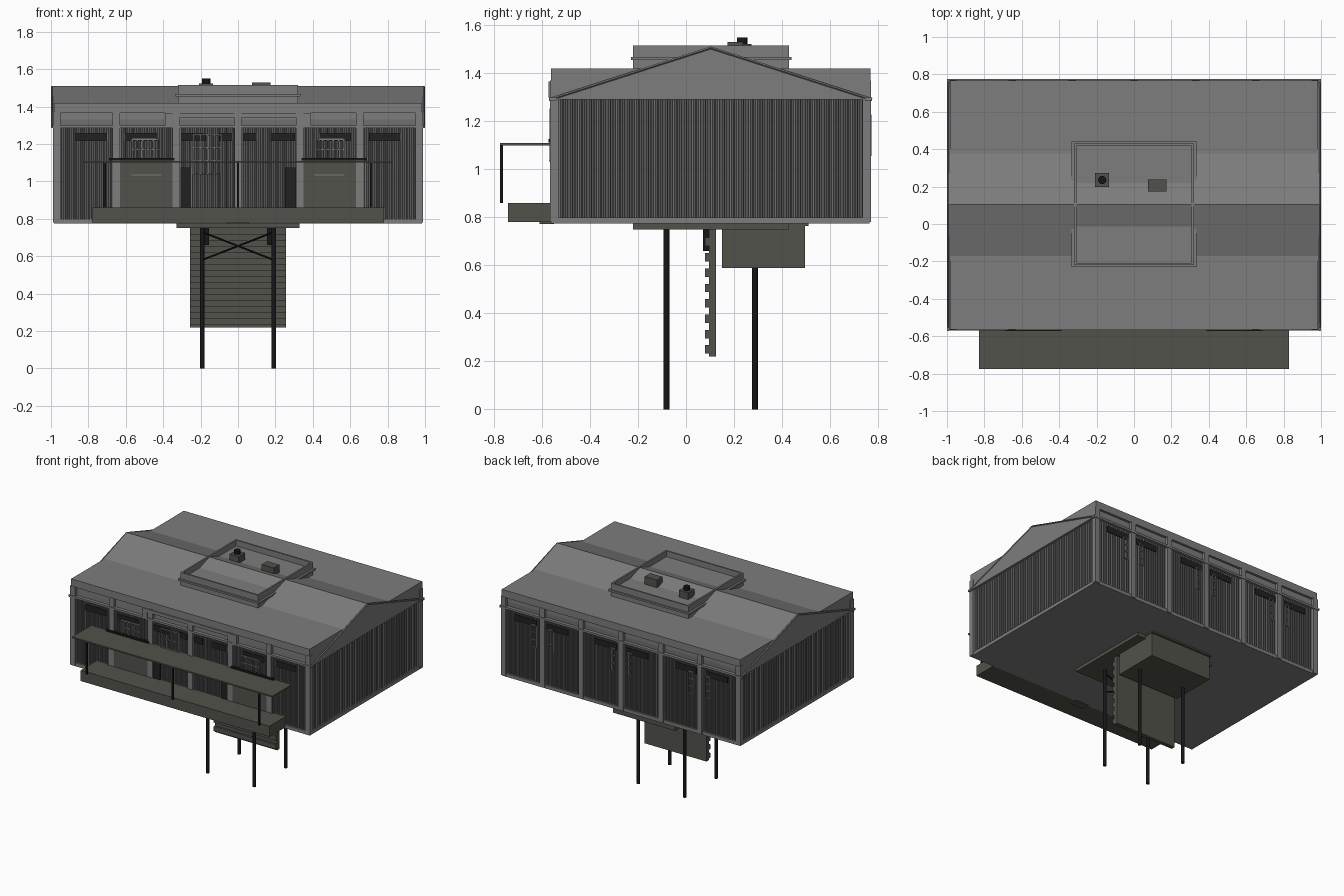
import bpy, bmesh, math
from mathutils import Vector

cube = bpy.data.objects.get("Cube")
if cube:
    bpy.data.objects.remove(cube, do_unlink=True)


def material(name, r, g, b):
    m = bpy.data.materials.new(name)
    m.use_nodes = True
    m.diffuse_color = (r, g, b, 1)
    m.node_tree.nodes["Principled BSDF"].inputs["Base Color"].default_value = (r, g, b, 1)
    return m


GREY = material("roof_grey", 0.21, 0.205, 0.205)
WALL = material("wall_grey", 0.16, 0.16, 0.16)
OLIVE = material("olive_concrete", 0.085, 0.085, 0.07)
BLACK = material("black_steel", 0.008, 0.008, 0.008)
GLASS = material("dark_glass", 0.015, 0.015, 0.015)


def finish(name, bm, mat):
    me = bpy.data.meshes.new(name)
    bm.to_mesh(me)
    bm.free()
    me.materials.append(mat)
    ob = bpy.data.objects.new(name, me)
    bpy.context.collection.objects.link(ob)
    return ob


def add_box(bm, x, y, z):
    """Add a box given its (low, high) range on each axis."""
    verts = bmesh.ops.create_cube(bm, size=1)["verts"]
    for v in verts:
        for i, (lo, hi) in enumerate((x, y, z)):
            v.co[i] = lo if v.co[i] < 0 else hi


def boxes(name, mat, *ranges):
    bm = bmesh.new()
    for r in ranges:
        add_box(bm, *r)
    return finish(name, bm, mat)


def mid(c, w):
    return (c - w / 2, c + w / 2)


def rod(name, a, b, radius, mat, sides=8):
    a, b = Vector(a), Vector(b)
    bm = bmesh.new()
    bmesh.ops.create_cone(bm, cap_ends=True, segments=sides, radius1=radius,
                          radius2=radius, depth=(b - a).length)
    ob = finish(name, bm, mat)
    ob.location = (a + b) / 2
    ob.rotation_euler = (b - a).to_track_quat("Z", "Y").to_euler()
    return ob


def ribbed_wall(name, start, end, ribs, z0=0.79, z1=1.30, depth=0.008):
    """Corrugated sheet; ribs point to the right of the start-end run."""
    start, end = Vector(start), Vector(end)
    step = (end - start) / ribs
    out = Vector((step.y, -step.x, 0)).normalized() * depth
    bm = bmesh.new()
    last = None
    for i in range(ribs):
        for t, o in ((0, 0), (0.35, 0), (0.5, 1), (0.85, 1)):
            p = start + step * (i + t) + out * o
            pair = [bm.verts.new((p.x, p.y, z)) for z in (z0, z1)]
            if last:
                bm.faces.new((last[0], pair[0], pair[1], last[1]))
            last = pair
    return finish(name, bm, WALL)


FRONT, BACK = -0.56, 0.765
COLUMNS = (-0.97, -0.65, -0.33, 0, 0.33, 0.65, 0.97)

# Hall body
boxes("hall_core", WALL, ((-0.96, 0.96), (-0.545, 0.75), (0.79, 1.33)))
boxes("floor_slab", GREY, ((-0.985, 0.985), (FRONT, BACK), (0.775, 0.80)))
ribbed_wall("front_cladding", (-0.96, -0.546, 0), (0.96, -0.546, 0), 96)
ribbed_wall("right_cladding", (0.97, -0.55, 0), (0.97, 0.755, 0), 66)
ribbed_wall("back_cladding", (0.96, 0.751, 0), (-0.96, 0.751, 0), 96)
ribbed_wall("left_cladding", (-0.97, 0.755, 0), (-0.97, -0.55, 0), 66)

# Columns, top beams and gutters on both long sides
for label, y, s in (("front", FRONT, 1), ("back", BACK, -1)):
    def inward(a, b):
        return tuple(sorted((y + s * a, y + s * b)))
    boxes(label + "_columns", GREY,
          *[(mid(x, 0.04), inward(-0.006, 0.03), (0.78, 1.37)) for x in COLUMNS])
    boxes(label + "_top_beam", GREY, ((-0.985, 0.985), inward(-0.003, 0.05), (1.365, 1.42)))
    boxes(label + "_gutter", GREY, ((-1, 1), inward(-0.01, 0.02), (1.285, 1.30)))

# Roof: low flat deck crossed by a shallow gable
boxes("flat_roof", GREY, ((-0.985, 0.985), (-0.545, 0.75), (1.30, 1.42)))
bm = bmesh.new()
gable = [bm.verts.new((-0.995, y, z)) for y, z in ((-0.565, 1.29), (0.103, 1.51), (0.77, 1.29))]
face = bm.faces.new(gable)
moved = bmesh.ops.extrude_face_region(bm, geom=[face])["geom"]
bmesh.ops.translate(bm, vec=(1.99, 0, 0), verts=[v for v in moved if isinstance(v, bmesh.types.BMVert)])
bmesh.ops.recalc_face_normals(bm, faces=bm.faces)
finish("gable_roof", bm, GREY)
for x in (-0.994, 0.994):
    for y in (-0.57, 0.775):
        rod("rake_trim", (x, y, 1.29), (x, 0.103, 1.506), 0.006, GREY, 4)

# Roof curb with lip and inner platform
def frame(name, x, y0, y1, t, z):
    return boxes(name, GREY, ((-x, x), (y0, y0 + t), z), ((-x, x), (y1 - t, y1), z),
                 ((-x, t - x), (y0, y1), z), ((x - t, x), (y0, y1), z))


frame("roof_curb", 0.32, -0.22, 0.43, 0.012, (1.39, 1.515))
frame("curb_lip", 0.335, -0.23, 0.44, 0.02, (1.455, 1.468))
boxes("curb_platform", GREY, ((-0.315, 0.315), (-0.215, 0.425), (1.40, 1.472)))
boxes("roof_vent_base", OLIVE, (mid(-0.17, 0.075), mid(0.235, 0.075), (1.45, 1.523)))
rod("roof_vent_pipe", (-0.17, 0.235, 1.51), (-0.17, 0.235, 1.55), 0.022, BLACK, 16)
boxes("roof_hatch", OLIVE, (mid(0.125, 0.1), mid(0.205, 0.065), (1.46, 1.53)))

# Strip windows
def windows(name, y, spans):
    boxes(name, GLASS, *[(tuple(sorted((s * a, s * b))), mid(y, 0.008), (1.215, 1.26))
                         for a, b in spans for s in (-1, 1)])


windows("front_windows", -0.556, ((0.70, 0.87), (0.435, 0.605), (0.175, 0.305), (0.03, 0.10)))
windows("back_windows", 0.761, ((0.70, 0.88), (0.44, 0.62), (0.04, 0.22)))


# Barred grilles
def grille(name, x0, x1, z0, z1, y, bars, rails):
    parts = [(mid(x0 + (x1 - x0) * i / bars, 0.007), mid(y, 0.008), (z0, z1)) for i in range(bars + 1)]
    parts += [((x0, x1), mid(y, 0.008), mid(z0 + (z1 - z0) * i / rails, 0.007)) for i in range(rails + 1)]
    boxes(name, GREY, *parts)


for x in (-0.495, 0.495):
    grille("front_side_grille", x - 0.07, x + 0.07, 1.12, 1.225, -0.562, 5, 2)
grille("front_centre_grille", -0.24, -0.09, 1.04, 1.25, -0.565, 4, 3)
for c in (-0.65, 0, 0.65):
    for s in (-1, 1):
        x = c + s * 0.07
        grille("back_grille", x - 0.015, x + 0.015, 1.06, 1.225, 0.768, 1, 3)

# Front doors, headers and sign frame
for s in (-1, 1):
    boxes("loading_door", OLIVE, (mid(s * 0.515, 0.33), (-0.566, -0.55), (0.86, 1.115)))
    boxes("door_header", BLACK, (mid(s * 0.515, 0.35), (-0.573, -0.55), (1.112, 1.126)))
    boxes("door_handle", GREY, (mid(s * 0.49, 0.16), (-0.57, -0.56), mid(1.035, 0.006)))
    boxes("side_door", GLASS, (mid(s * 0.28, 0.055), (-0.562, -0.55), (0.86, 1.075)))
boxes("sign_frame", GREY, ((-0.39, 0.39), (-0.572, -0.55), (1.342, 1.366)),
      ((-0.39, -0.35), (-0.572, -0.55), (1.30, 1.35)), ((0.35, 0.39), (-0.572, -0.55), (1.30, 1.35)))

# Porch deck and canopy
boxes("porch_deck", OLIVE, ((-0.78, 0.78), (-0.742, -0.55), (0.78, 0.86)))
boxes("porch_step", OLIVE, (mid(0, 0.11), (-0.61, -0.55), (0.772, 0.782)))
boxes("canopy", OLIVE, ((-0.828, 0.828), (-0.775, -0.55), (1.10, 1.11)))
boxes("canopy_posts", BLACK, *[(mid(x, 0.012), mid(-0.768, 0.012), (0.86, 1.10)) for x in (-0.713, 0, 0.713)])

# Underside: plates, hanging box, ladder panel
boxes("under_plate", OLIVE, ((-0.33, 0.33), (-0.22, 0.43), (0.75, 0.78)),
      ((-0.26, 0.26), (0.15, 0.51), (0.765, 0.78)))
boxes("hanging_box", OLIVE, ((-0.257, 0.257), (0.15, 0.495), (0.59, 0.77)))
boxes("stair_panel", OLIVE, ((-0.257, 0.257), (0.095, 0.125), (0.22, 0.76)))
boxes("stair_treads", OLIVE, *[((-0.257, 0.257), (0.08, 0.10), mid(0.25 + 0.064 * i, 0.035)) for i in range(8)])
boxes("panel_brackets", BLACK, *[(mid(x, 0.03), (0.07, 0.10), (0.66, 0.75)) for x in (-0.17, 0.17)])

# Legs and cross brace
for x in (-0.192, 0.192):
    for y in (-0.082, 0.288):
        rod("leg", (x, y, 0), (x, y, 0.77), 0.0125, BLACK, 12)
    rod("cross_brace", (x, -0.082, 0.58), (-x, -0.082, 0.73), 0.005, BLACK, 6)
